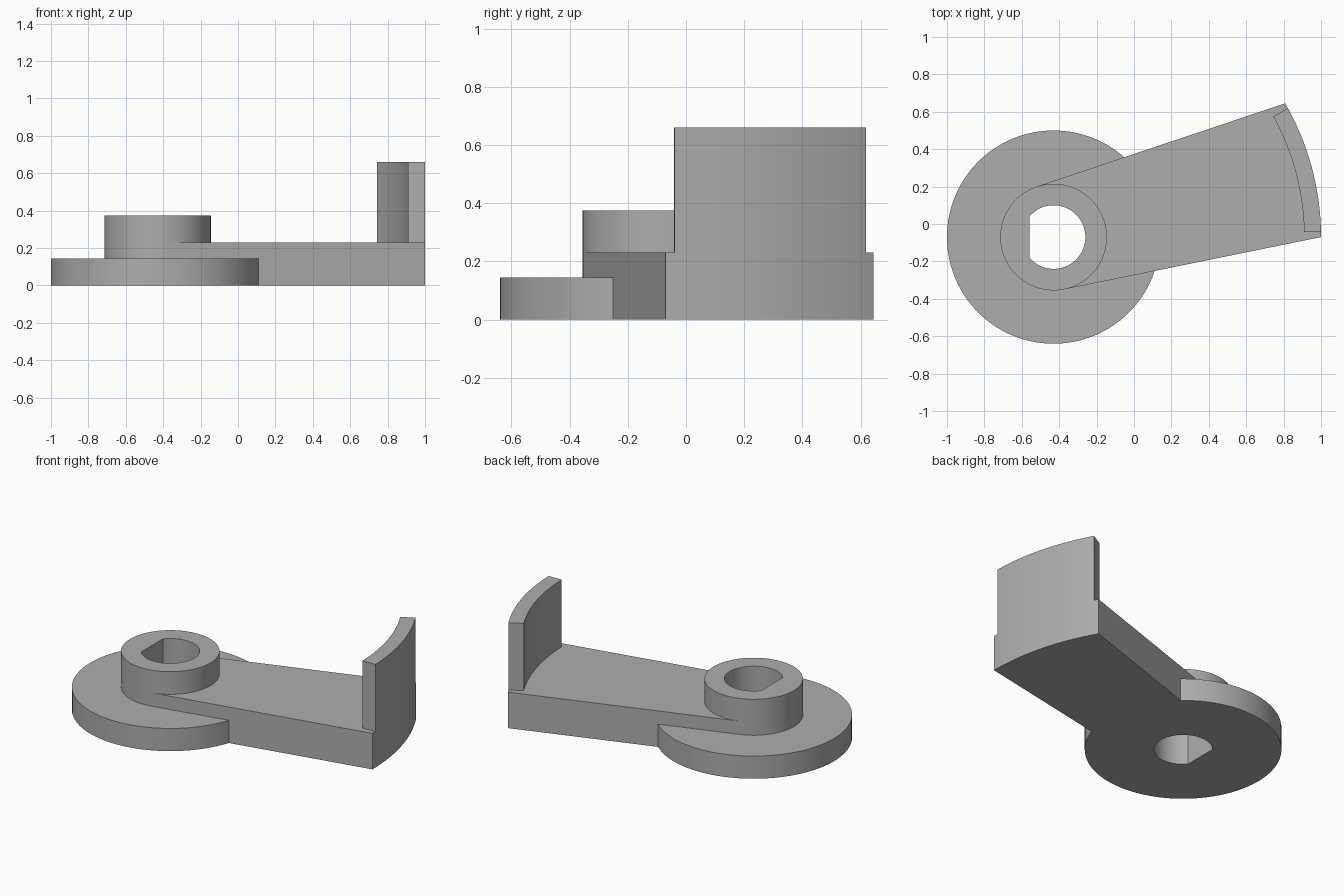
import bpy
import bmesh
from math import radians, degrees, cos, sin, acos

if "Cube" in bpy.data.objects:
    bpy.data.objects.remove(bpy.data.objects["Cube"])

HUB_X, HUB_Y = -0.43, -0.07
HUB_R, HOLE_R, FLAT_X = 0.285, 0.17, 0.13
DISC_R, REACH, WALL_R = 0.57, 1.43, 1.34
SWEEP, INSET = 30, 1.2

grey = bpy.data.materials.new("plain grey")
grey.use_nodes = True
grey.diffuse_color = (0.42, 0.42, 0.42, 1)
grey.node_tree.nodes["Principled BSDF"].inputs["Base Color"].default_value = grey.diffuse_color


def arc(radius, start, end, steps):
    """Points around the hub axis, angles in degrees."""
    angles = [radians(start + (end - start) * i / steps) for i in range(steps + 1)]
    return [(radius * cos(a), radius * sin(a)) for a in angles]


def prism(name, outline, bottom, top):
    """Extrude an anticlockwise outline, given relative to the hub axis."""
    bm = bmesh.new()
    base = bm.faces.new([bm.verts.new((x + HUB_X, y + HUB_Y, bottom)) for x, y in outline])
    lid = bmesh.ops.extrude_face_region(bm, geom=[base])["geom"]
    for v in lid:
        if isinstance(v, bmesh.types.BMVert):
            v.co.z = top
    bmesh.ops.recalc_face_normals(bm, faces=bm.faces)
    mesh = bpy.data.meshes.new(name)
    bm.to_mesh(mesh)
    bm.free()
    mesh.materials.append(grey)
    obj = bpy.data.objects.new(name, mesh)
    bpy.context.collection.objects.link(obj)
    return obj


def combine(target, tool, operation):
    """Apply a boolean and discard the tool."""
    bpy.ops.object.select_all(action="DESELECT")
    bpy.context.view_layer.objects.active = target
    target.select_set(True)
    mod = target.modifiers.new(operation.title(), "BOOLEAN")
    mod.operation, mod.object, mod.solver = operation, tool, "EXACT"
    bpy.ops.object.modifier_apply(modifier=mod.name)
    bpy.data.objects.remove(tool)


# Base disc and raised hub
lever = prism("lever_body", arc(DISC_R, 0, 360, 128)[:-1], 0, 0.145)
hub = prism("hub", arc(HUB_R, 0, 360, 128)[:-1], 0, 0.375)

# Arm: sides tangent to the hub, end following an arc about the hub axis
tangent = degrees(acos(HUB_R / REACH))
wall_arc = arc(REACH, INSET, SWEEP - INSET, 24)
tip = arc(REACH, 0, SWEEP, 1)
sides = arc(HUB_R, SWEEP + tangent, -tangent, 1)
arm = prism("arm", [tip[0]] + wall_arc + [tip[1]] + sides, 0, 0.23)

# Curved upright wall at the end of the arm
wall = prism("end_wall", wall_arc + arc(WALL_R, SWEEP - INSET, INSET, 24), 0.23, 0.66)

# D-shaped shaft hole with its flat on the -x side
half = degrees(acos(-FLAT_X / HOLE_R))
hole = prism("shaft_hole_cutter", arc(HOLE_R, -half, half, 64), -0.1, 0.5)
hole.hide_render = True

for part in (arm, hub, wall):
    combine(lever, part, "UNION")
combine(lever, hole, "DIFFERENCE")

bpy.ops.object.shade_smooth_by_angle(angle=radians(25))
